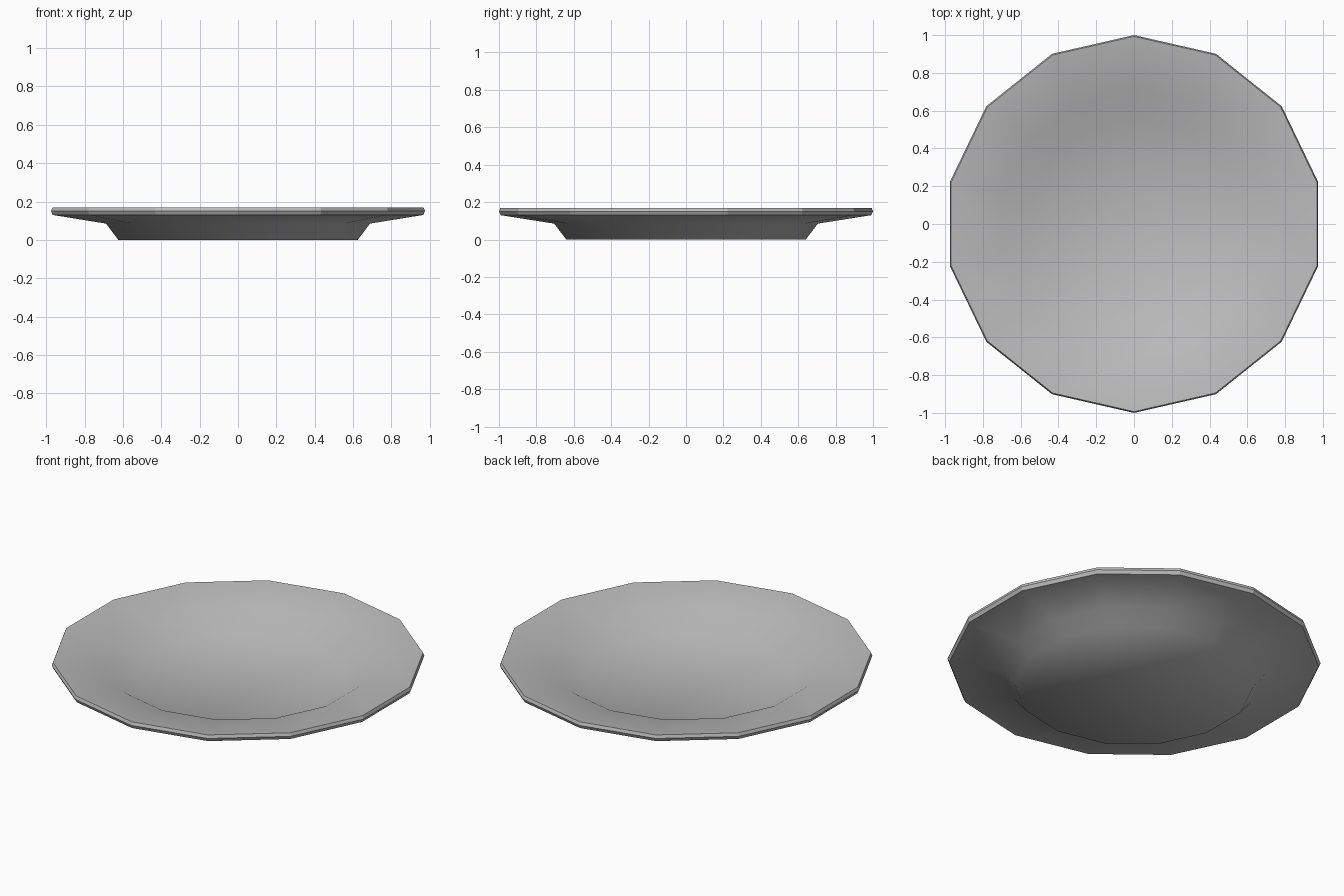
import bpy
import bmesh
from math import sin, cos, pi

if "Cube" in bpy.data.objects:
    bpy.data.objects.remove(bpy.data.objects["Cube"], do_unlink=True)

SIDES = 14

# Ceramic colour
ceramic = bpy.data.materials.new("grey ceramic")
ceramic.use_nodes = True
colour = (0.5, 0.5, 0.5, 1)
ceramic.diffuse_color = colour
ceramic.node_tree.nodes["Principled BSDF"].inputs["Base Color"].default_value = colour

# Radius and height, from the foot, around the rim, down into the well
profile = [(0.64, 0), (0.705, 0.085), (0.99, 0.13), (1, 0.15),
           (0.993, 0.168), (0.71, 0.128), (0.56, 0.048)]
RIM_BANDS = (2, 3)

bm = bmesh.new()


def ring(radius, height):
    """One polygon of the plate, with a corner pointing to the front."""
    turns = [2 * pi * i / SIDES for i in range(SIDES)]
    return [bm.verts.new((radius * sin(a), -radius * cos(a), height)) for a in turns]


rings = [ring(r, z) for r, z in profile]

# Bands between rings; the rim stays faceted
for band, (low, high) in enumerate(zip(rings, rings[1:])):
    for i in range(SIDES):
        j = (i + 1) % SIDES
        face = bm.faces.new((low[i], low[j], high[j], high[i]))
        face.smooth = band not in RIM_BANDS

# Underside and well floor
for loop in (rings[0][::-1], rings[-1]):
    bm.faces.new(loop).smooth = True

bmesh.ops.recalc_face_normals(bm, faces=bm.faces)
mesh = bpy.data.meshes.new("plate")
bm.to_mesh(mesh)
bm.free()
mesh.materials.append(ceramic)
plate = bpy.data.objects.new("plate", mesh)
bpy.context.collection.objects.link(plate)
